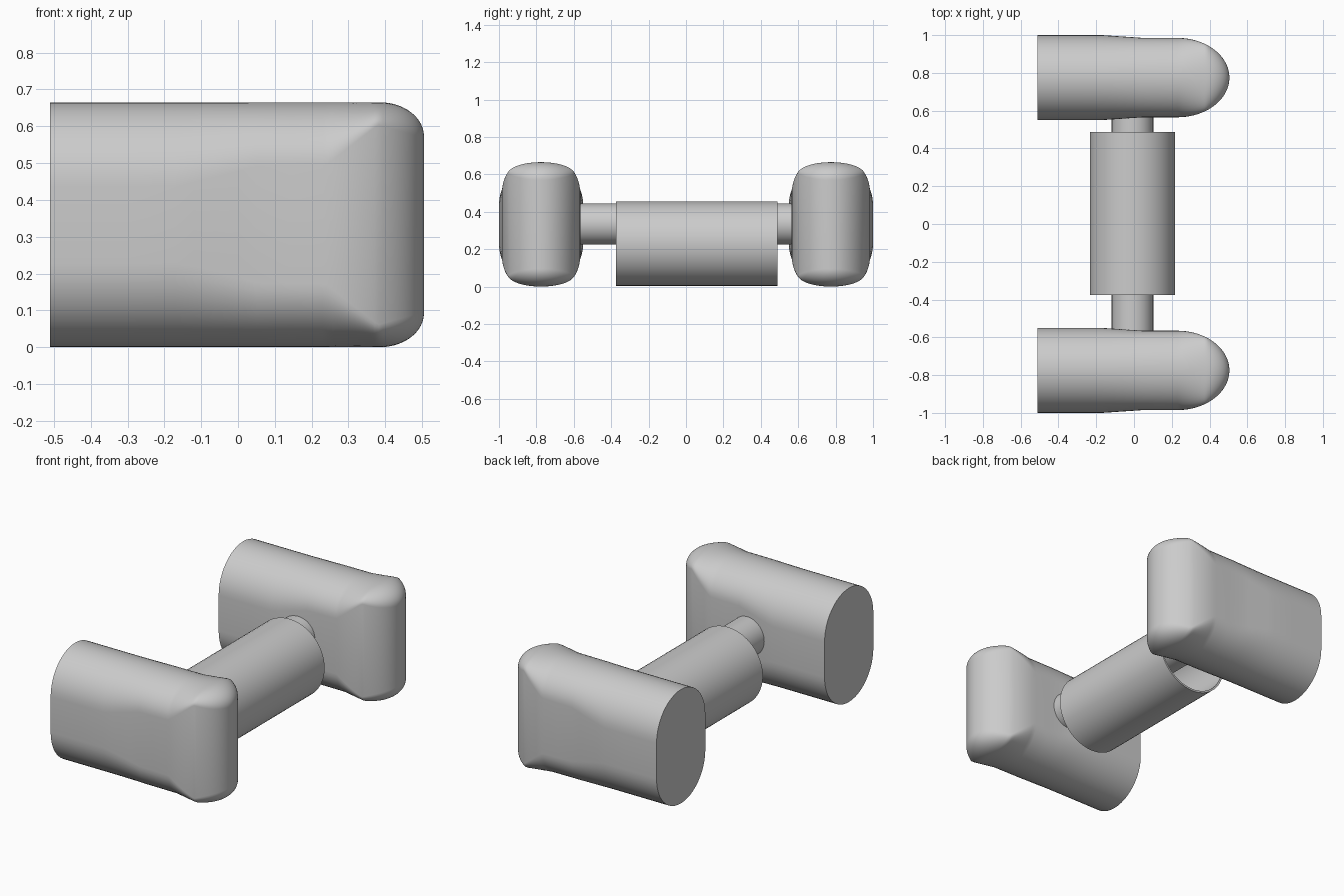
import bpy, bmesh, math

if "Cube" in bpy.data.objects:
    bpy.data.objects.remove(bpy.data.objects["Cube"])

grey = bpy.data.materials.new("plain_grey")
grey.diffuse_color = (0.6, 0.6, 0.6, 1)
grey.use_nodes = True
grey.node_tree.nodes["Principled BSDF"].inputs["Base Color"].default_value = grey.diffuse_color


def finish(name, bm, angle=35):
    bmesh.ops.recalc_face_normals(bm, faces=bm.faces)
    me = bpy.data.meshes.new(name)
    bm.to_mesh(me)
    bm.free()
    me.materials.append(grey)
    for p in me.polygons:
        p.use_smooth = True
    me.set_sharp_from_angle(angle=math.radians(angle))
    ob = bpy.data.objects.new(name, me)
    bpy.context.collection.objects.link(ob)
    return ob


def lerp_table(table, x):
    for (x0, v0), (x1, v1) in zip(table, table[1:]):
        if x <= x1:
            return v0 + (v1 - v0) * (x - x0) / (x1 - x0)
    return table[-1][1]


def loft(bm, rings, closed=False):
    n = len(rings[0])
    last = len(rings) if closed else len(rings) - 1
    for k in range(last):
        a, b = rings[k], rings[(k + 1) % len(rings)]
        for i in range(n):
            j = (i + 1) % n
            bm.faces.new((a[i], a[j], b[j], b[i]))


# Post: stadium section whose flat sides widen toward a rounded nose
WIDTH = [(-0.51, 0.225), (-0.17, 0.225), (0.05, 0.21), (0.23, 0.21)]
FLAT = [(-0.51, 0.104), (-0.16, 0.104), (0.05, 0.158), (0.24, 0.162),
        (0.38, 0.272), (0.505, 0.236)]
TIP, NOSE, CORNER = 0.505, 0.23, 0.385


def post(name, yc):
    bm = bmesh.new()
    xs = [-0.51, -0.3, -0.17, -0.12, -0.06, 0.0, 0.05, 0.14]
    xs += [NOSE + (TIP - NOSE) * math.sin(math.pi / 2 * i / 32) for i in range(33)]
    rings = []
    for x in xs:
        t = max(0, (x - NOSE) / (TIP - NOSE))
        w = max(0.002, lerp_table(WIDTH, x) * math.sqrt(max(0, 1 - t * t)))
        c = min(1, max(0, (x - CORNER) / (TIP - CORNER)))
        h = 0.24 + 0.0925 * math.sqrt(1 - c * c)
        s = min(lerp_table(FLAT, x), h - 0.003)
        ring = []
        for sign in (1, -1):
            for i in range(25):
                a = math.pi * i / 24
                ring.append(bm.verts.new((x, yc + sign * w * math.cos(a),
                                          0.3375 + sign * (s + (h - s) * math.sin(a)))))
        rings.append(ring)
    loft(bm, rings)
    bm.faces.new(rings[0])
    bm.faces.new(rings[-1])
    return finish(name, bm)


post("front_post", -0.775)
post("back_post", 0.775)


def circle(bm, r, y, xc, zc, n=64):
    return [bm.verts.new((xc + r * math.cos(2 * math.pi * i / n), y,
                          zc + r * math.sin(2 * math.pi * i / n))) for i in range(n)]


# Bar joining the posts
bm = bmesh.new()
ends = [circle(bm, 0.11, y, -0.008, 0.339) for y in (-0.6, 0.6)]
loft(bm, ends)
for e in ends:
    bm.faces.new(e)
finish("bar", bm)

# Thin open tube hanging on the bar
bm = bmesh.new()
loft(bm, [circle(bm, r, y, -0.008, 0.235) for r, y in
          ((0.226, -0.375), (0.226, 0.488), (0.215, 0.488), (0.215, -0.375))], closed=True)
finish("hanging_tube", bm)

# Settle the lowest point on z = 0
low = min(v.co.z for o in bpy.data.objects for v in o.data.vertices)
for o in bpy.data.objects:
    for v in o.data.vertices:
        v.co.z -= low
